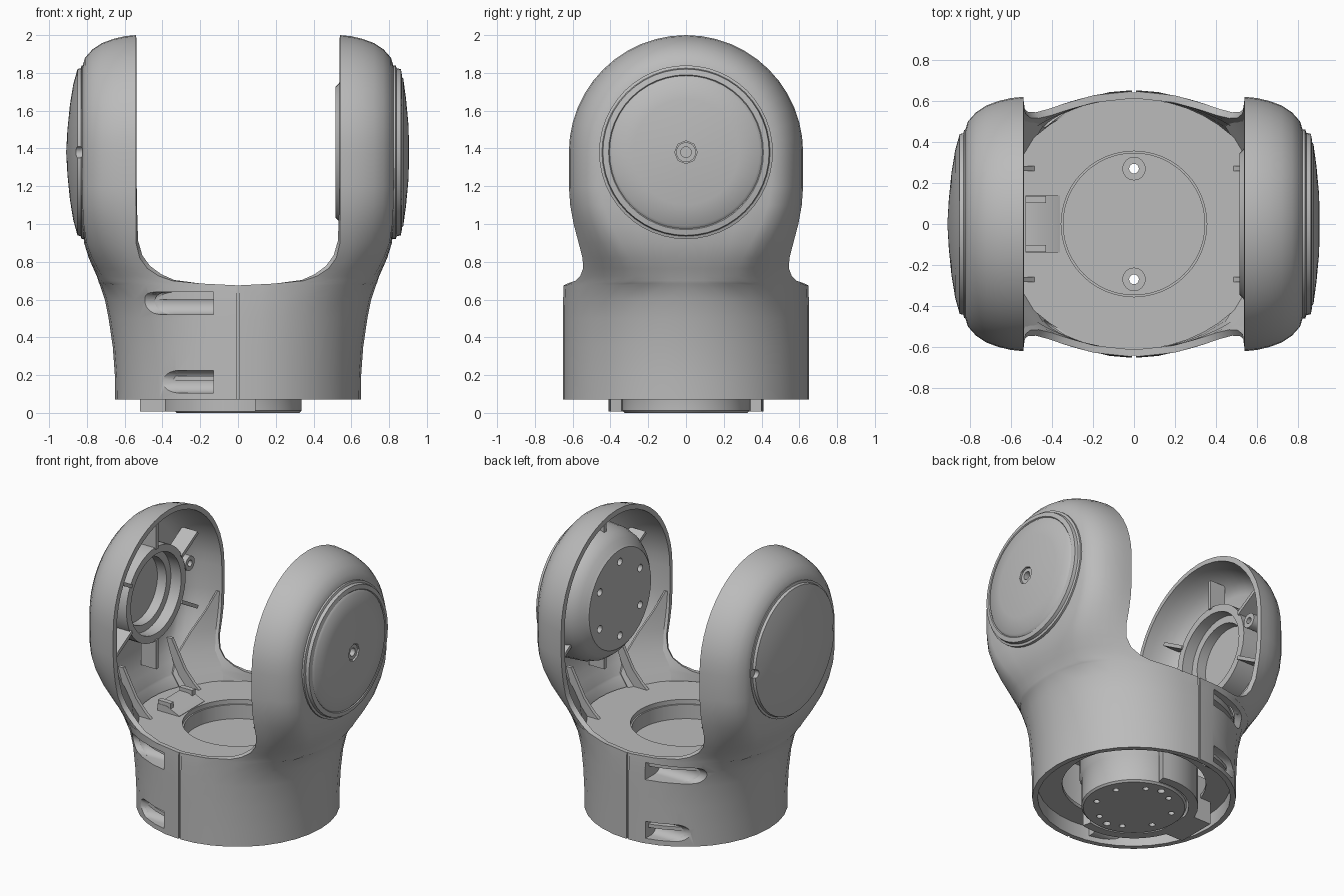
import bpy, bmesh, math
from mathutils import Vector, Matrix

cube = bpy.data.objects.get("Cube")
if cube:
    bpy.data.objects.remove(cube, do_unlink=True)

AXIS = 1.38          # height of the pivot axis
TAU = math.tau
parts = []

grey = bpy.data.materials.new("satin_grey")
grey.use_nodes = True
grey.diffuse_color = (0.5, 0.5, 0.5, 1)
grey.node_tree.nodes["Principled BSDF"].inputs["Base Color"].default_value = grey.diffuse_color


def finish(name, bm, keep=True, recalc=True):
    bmesh.ops.remove_doubles(bm, verts=bm.verts, dist=0.0005)
    if recalc:
        bmesh.ops.recalc_face_normals(bm, faces=bm.faces)
    mesh = bpy.data.meshes.new(name)
    bm.to_mesh(mesh)
    bm.free()
    mesh.materials.append(grey)
    ob = bpy.data.objects.new(name, mesh)
    bpy.context.collection.objects.link(ob)
    ob.hide_render = not keep
    if keep:
        parts.append(ob)
    return ob


def grid(bm, rows, closed=False):
    vs = [[bm.verts.new(p) for p in r] for r in rows]
    for a, b in zip(vs, vs[1:]):
        n = len(a)
        for i in range(n if closed else n - 1):
            j = (i + 1) % n
            bm.faces.new((a[i], a[j], b[j], b[i]))
    return vs


def loft(bm, rings, place, n=48):
    """Rings of (height, radius a, radius b), ends capped."""
    rows = [[place(a * math.cos(TAU * i / n), b * math.sin(TAU * i / n), h)
             for i in range(n)] for h, a, b in rings]
    vs = grid(bm, rows, True)
    for end in (vs[0], vs[-1]):
        if (end[0].co - end[n // 2].co).length > 0.002:
            bm.faces.new(end)


def upright(x=0, y=0):
    return lambda a, b, h: (x + a, y + b, h)


def sideways(side, y=0, z=AXIS):
    return lambda a, b, h: (side * h, y + a, z + b)


def turned(name, profile, place, n=48):
    bm = bmesh.new()
    loft(bm, [(h, r, r) for h, r in profile], place, n)
    return finish(name, bm)


def tube(name, lo, hi, inner, outer, place):
    """Ring with elliptical outer edge and round bore."""
    bm = bmesh.new()
    n = 48
    loop = [(lo, inner, inner), (lo, *outer), (hi, *outer), (hi, inner, inner), (lo, inner, inner)]
    grid(bm, [[place(a * math.cos(TAU * i / n), b * math.sin(TAU * i / n), h)
               for i in range(n)] for h, a, b in loop], True)
    return finish(name, bm)


def prism(bm, lower, offset):
    """Extrude a closed outline by an offset."""
    off = Vector(offset)
    rows = [[Vector(p) for p in lower], [Vector(p) + off for p in lower]]
    vs = grid(bm, rows, True)
    bm.faces.new(vs[0])
    bm.faces.new(vs[1])


def block(name, size, matrix):
    bm = bmesh.new()
    bmesh.ops.create_cube(bm, size=1, matrix=matrix @ Matrix.Diagonal((*size, 1)))
    return finish(name, bm)


def bake(ob):
    graph = bpy.context.evaluated_depsgraph_get()
    mesh = bpy.data.meshes.new_from_object(ob.evaluated_get(graph))
    ob.modifiers.clear()
    ob.data = mesh


def carve(ob, bm):
    cutter = finish("cutter", bm, keep=False)
    mod = ob.modifiers.new("carve", "BOOLEAN")
    mod.operation, mod.solver, mod.object = "DIFFERENCE", "EXACT", cutter
    bake(ob)
    bpy.data.objects.remove(cutter, do_unlink=True)


# Forked shell: a round base flowing into two round heads, one quarter mirrored
HEAD = [(.54, .62), (.60, .614), (.66, .60), (.72, .578), (.77, .545),
        (.81, .50), (.825, .45), (.825, .3), (.825, .15), (.825, 0)]
# height, half width, inner edge of the arm
LEVELS = [(.07, .65, 0), (.2, .652, 0), (.35, .663, 0), (.5, .685, 0), (.6, .705, 0),
          (.675, .73, 0), (.685, .735, .2), (.7, .74, .35), (.725, .748, .42), (.765, .766, .48),
          (.82, .79, .52), (.9, .815, .54), (1.0, .824, .54), (1.1, .825, .54), (1.2, .825, .54)]
rows = []
last = len(HEAD) - 1
for z, width, edge in LEVELS:
    u = min(max((z - .5) / .7, 0), 1)
    t = u * u * (3 - 2 * u)
    start = math.acos(edge / width)
    row = []
    for k, (hx, hy) in enumerate(HEAD):
        a = start * (1 - k / last)
        x_head = edge + (hx - .54) / .285 * (width - edge)
        row.append((width * math.cos(a) * (1 - t) + x_head * t,
                    -(.653 * math.sin(a) * (1 - t) + hy * t), z))
    rows.append(row)
for i in range(13):
    phi = math.pi / 2 * i / 12
    rows.append([(x, -r * math.cos(phi), AXIS + r * math.sin(phi)) for x, r in HEAD])
bm = bmesh.new()
grid(bm, rows)
bm.normal_update()
bm.faces.ensure_lookup_table()
if bm.faces[0].normal.y > 0:
    bmesh.ops.reverse_faces(bm, faces=bm.faces)
shell = finish("fork_shell", bm, recalc=False)
mirror = shell.modifiers.new("mirror", "MIRROR")
mirror.use_axis = (True, True, False)
wall = shell.modifiers.new("wall", "SOLIDIFY")
wall.thickness, wall.offset = .035, -1
bake(shell)

# Screw pockets and split line on front and back
cut = bmesh.new()
for side in (-1, 1):
    prism(cut, [(x, side * y, .04) for x, y in ((-.009, .641), (.009, .641), (.009, .7), (-.009, .7))],
          (0, 0, .7))
    for name, z, depth, length in (("upper", .58, .53, .49), ("lower", .165, .575, .40)):
        arc = [(depth - .06 * math.sin(math.pi * i / 12), z + .06 * math.cos(math.pi * i / 12))
               for i in range(13)]
        outline = [(.8, z + .06)] + arc + [(.8, z - .06)]
        prism(cut, [(-.13, side * y, h) for y, h in outline], (-length, 0, 0))
        liner = bmesh.new()
        sections = []
        for i in range(15):
            x = -.13 - (length - .13) * i / 14
            skin = .65 * math.sqrt(1 - (x / .65) ** 2) - .014
            sections.append([(x, side * min(y, skin), h) for y, h in outline])
        vs = grid(liner, sections)
        liner.faces.new(vs[0])
        finish(name + "_screw_pocket", liner)
carve(shell, cut)

# Outer pivot caps
left_cap = turned("left_cap", [(.80, .46), (.835, .46), (.84, .445), (.862, .44), (.868, .41), (.862, .405),
                               (.875, .39), (.89, .28), (.902, .15), (.907, 0)], sideways(1))
cut = bmesh.new()
loft(cut, [(.85, .06, .06), (.95, .06, .06)], sideways(1), 8)
carve(left_cap, cut)
tube("left_cap_screw", .85, .895, .028, (.052, .052), sideways(1))
right_cap = turned("right_cap", [(.80, .46), (.828, .46), (.832, .445), (.85, .44), (.872, .36),
                                 (.89, .25), (.903, .12), (.91, 0)], sideways(-1))
cut = bmesh.new()
for y in (-.44, .44):
    loft(cut, [(.825, .03, .03), (.9, .03, .03)], sideways(-1, y), 12)
carve(right_cap, cut)

# Motor hub inside the left arm
hub = turned("motor_hub", [(.80, .46), (.66, .45), (.60, .43), (.555, .395), (.53, .36), (.515, .345),
                           (.515, 0)], sideways(1))
cut = bmesh.new()
for i in range(6):
    a = TAU * (i + .5) / 6
    loft(cut, [(.45, .026, .026), (.56, .026, .026)],
         sideways(1, .26 * math.cos(a), AXIS + .26 * math.sin(a)), 12)
carve(hub, cut)

# Bearing seat inside the right arm
tube("bearing_seat", .64, .80, .28, (.33, .33), sideways(-1))
tube("bearing_step", .72, .80, .23, (.29, .29), sideways(-1))
tube("screw_boss", .64, .80, .022, (.05, .05), sideways(-1, .38, AXIS + .07))

# Radial ribs inside both heads
for side, inner in ((-1, .32), (1, .43)):
    for i in range(6):
        turn = Matrix.Rotation(TAU * (i + .5) / 6, 4, "X")
        place = Matrix.Translation((side * .69, 0, AXIS)) @ turn @ Matrix.Translation((0, (inner + .525) / 2, 0))
        block("radial_rib", (.12, .525 - inner, .024), place)

# Gussets and sloping corner webs between floor and arms
for side in (-1, 1):
    for flip in (-1, 1):
        bm = bmesh.new()
        prism(bm, [(side * x, flip * .27 - .012, z) for x, z in
                   ((.46, .62), (.62, .62), (.71, .85), (.74, .95), (.70, .95), (.60, .76), (.53, .68))],
              (0, .024, 0))
        finish("arm_gusset", bm)
        bm = bmesh.new()
        webs = []
        for z, ox, oy, ix, iy in ((.63, .43, .50, .60, .22), (.72, .46, .50, .67, .23),
                                  (.82, .53, .50, .68, .29), (.95, .55, .54, .65, .40),
                                  (1.08, .55, .565, .60, .50), (1.2, .55, .58, .56, .57)):
            webs.append([(side * x, flip * y, z) for x, y in
                         ((ox, oy), (ix, iy), (ix + .015, iy + .01), (ox + .015, oy + .01))])
        ends = grid(bm, webs, True)
        bm.faces.new(ends[0])
        bm.faces.new(ends[-1])
        finish("corner_web", bm)

# Floor plate, lower plate, centre drum and foot
tube("floor_plate", .60, .642, .355, (.672, .612), upright())
tube("lower_plate", .17, .195, .46, (.62, .62), upright())
tube("floor_collar", .42, .61, .345, (.375, .375), upright())
drum = turned("centre_drum", [(0, .325), (.012, .337), (.2, .337), (.22, .35), (.51, .35)], upright())
cut = bmesh.new()
for y in (-.27, .27):
    loft(cut, [(-.1, .024, .024), (.45, .024, .024), (.45, .055, .055), (.6, .055, .055)], upright(0, y), 16)
for i in range(8):
    a = TAU * (i + .5) / 8
    loft(cut, [(-.1, .02, .02), (.06, .02, .02)], upright(.25 * math.cos(a), .25 * math.sin(a)), 12)
carve(drum, cut)

bm = bmesh.new()
arc = [math.radians(77 + 206 * i / 28) for i in range(29)]
ring = [(.41 * math.cos(a), .41 * math.sin(a), .008) for a in arc]
ring += [(.35 * math.cos(a), .35 * math.sin(a), .008) for a in reversed(arc)]
prism(bm, ring, (0, 0, .32))
finish("foot_half_ring", bm)
block("foot_tab", (.19, .28, .32), Matrix.Translation((-.425, 0, .168)))

# Cable connector with a ramp down to the drum
bm = bmesh.new()
prism(bm, [(x, -.14, z) for x, z in ((-.53, .62), (-.53, .69), (-.46, .69), (-.36, .645), (-.36, .62))],
      (0, .28, 0))
finish("connector_ramp", bm)
for y in (-.12, .12):
    block("connector_cheek", (.10, .035, .05), Matrix.Translation((-.48, y, .69)))

# Smooth shading with crisp edges
for ob in bpy.context.view_layer.objects:
    ob.select_set(ob in parts)
bpy.context.view_layer.objects.active = shell
bpy.ops.object.shade_smooth_by_angle(angle=math.radians(38))
